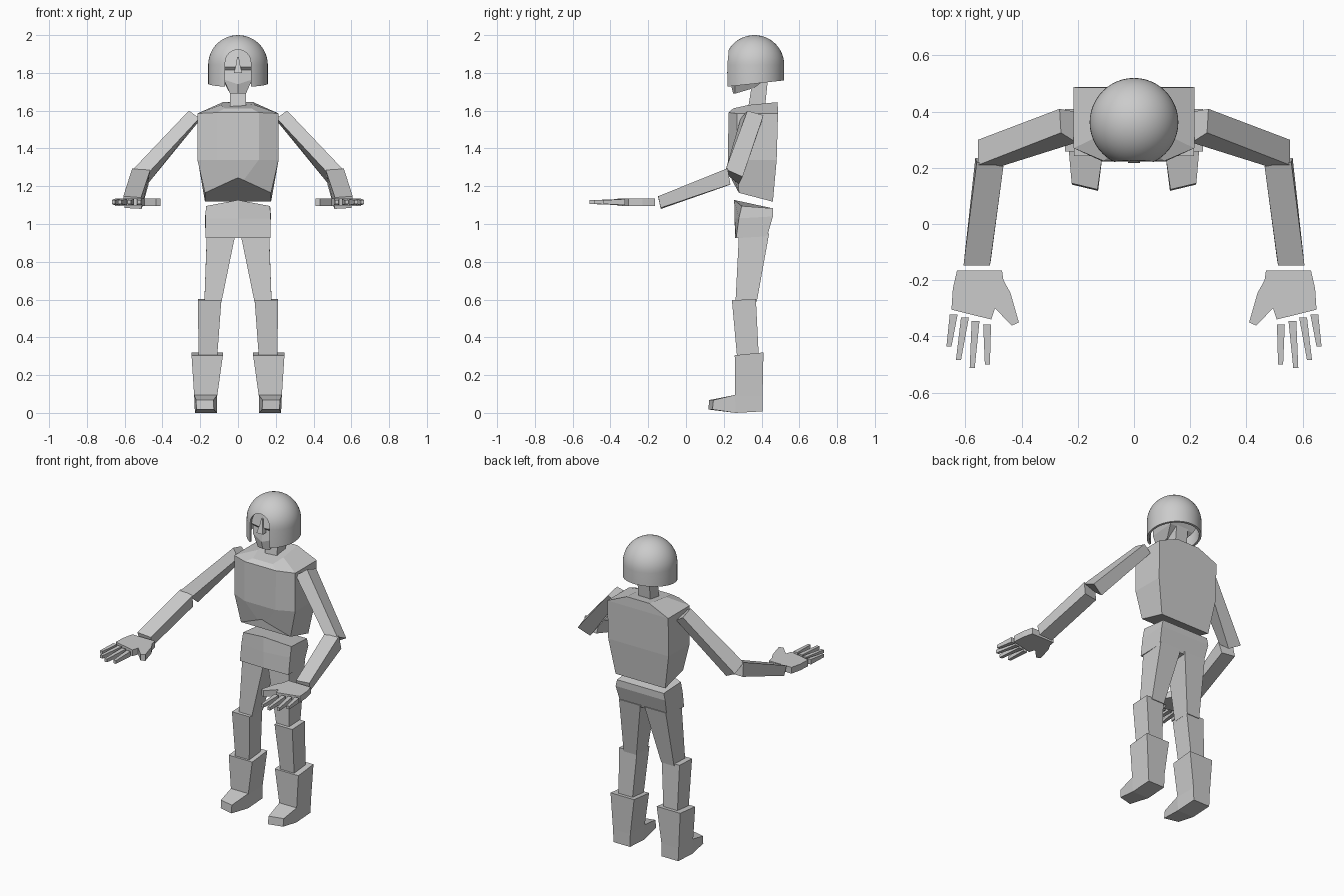
import bpy, bmesh, math

grey = bpy.data.materials.new("plain grey")
grey.diffuse_color = (0.6, 0.6, 0.6, 1)


def finish(name, bm):
    bmesh.ops.recalc_face_normals(bm, faces=bm.faces)
    me = bpy.data.meshes.new(name)
    bm.to_mesh(me)
    bm.free()
    me.materials.append(grey)
    ob = bpy.data.objects.new(name, me)
    bpy.context.collection.objects.link(ob)
    return ob


def loft(name, rings, s=1):
    """Skin a stack of rings, closed with caps; s=-1 mirrors it in x."""
    bm = bmesh.new()
    vs = [[bm.verts.new((s * x, y, z)) for x, y, z in r] for r in rings]
    n = len(rings[0])
    for a, b in zip(vs, vs[1:]):
        for i in range(n):
            j = (i + 1) % n
            bm.faces.new((a[i], a[j], b[j], b[i]))
    bm.faces.new(vs[0])
    bm.faces.new(vs[-1])
    return finish(name, bm)


def sym(half):
    """Complete a half ring by mirroring it in x."""
    return half + [(-x, y, z) for x, y, z in reversed(half) if x > 0]


def rect(x0, x1, y0, y1, zf, zb):
    """Rectangle ring with separate front and back heights."""
    return [(x0, y0, zf), (x1, y0, zf), (x1, y1, zb), (x0, y1, zb)]


# torso
loft("torso", [sym(h) for h in (
    [(.175, .46, 1.118), (.175, .28, 1.165), (.03, .243, 1.232), (0, .24, 1.245)],
    [(.213, .48, 1.34), (.215, .27, 1.34), (.11, .222, 1.34), (0, .222, 1.34)],
    [(.215, .487, 1.585), (.215, .27, 1.585), (.11, .225, 1.59), (0, .225, 1.59)],
    [(.08, .485, 1.645), (.09, .33, 1.63), (.07, .25, 1.612), (0, .25, 1.612)])])

# pelvis
loft("pelvis", [sym(h) for h in (
    [(.165, .43, .935), (.172, .265, .925), (0, .26, .925)],
    [(.175, .46, 1.04), (.172, .28, 1.03), (0, .257, 1.03)],
    [(.165, .46, 1.083), (.17, .295, 1.095), (0, .255, 1.127)])])

# neck
loft("neck", [rect(-.042, .042, .33, .42, 1.62, 1.635),
              rect(-.042, .042, .355, .435, 1.78, 1.78)])

# head, face and nose
loft("head", [sym(h) for h in (
    [(.05, .36, 1.72), (.042, .26, 1.69), (0, .25, 1.69)],
    [(.085, .43, 1.77), (.075, .26, 1.765), (0, .237, 1.74)],
    [(.10, .46, 1.815), (.085, .27, 1.815), (0, .25, 1.815)],
    [(.10, .46, 1.83), (.085, .255, 1.83), (0, .237, 1.83)],
    [(.08, .44, 1.93), (.07, .275, 1.93), (0, .262, 1.93)])])
loft("nose", [rect(-.022, .022, .217, .27, 1.80, 1.80),
              rect(-.009, .009, .232, .27, 1.85, 1.85),
              rect(-.005, .005, .242, .28, 1.885, 1.885)])

# helmet: hollow dome revolved from a profile
R, CY, CZ = .158, .362, 1.842
steps = [math.radians(90 * i / 12) for i in range(13)]
arc = lambda r: [(r * math.cos(a), CZ + r * math.sin(a)) for a in steps]
profile = [(R, 1.72)] + arc(R) + list(reversed(arc(R - .014))) + [(R - .014, 1.72)]
bm = bmesh.new()
pv = [bm.verts.new((max(r, 0), 0, z)) for r, z in profile]
edges = [bm.edges.new((a, b)) for a, b in zip(pv, pv[1:] + pv[:1])
         if max(a.co.x, b.co.x) > 1e-5]
bmesh.ops.spin(bm, geom=pv + edges, cent=(0, 0, 0), axis=(0, 0, 1),
               angle=2 * math.pi, steps=48)
bmesh.ops.remove_doubles(bm, verts=bm.verts, dist=1e-4)
for v in bm.verts:
    v.co.y += CY
    if v.co.z < 1.75:                      # rim rises to the back
        v.co.z = 1.725 + (v.co.y - .2) * .11
helmet = finish("helmet", bm)

# arched face opening
arch = [(-.068, 1.65), (.068, 1.65)] + [
    (.068 * math.cos(math.pi * i / 12), 1.855 + .068 * math.sin(math.pi * i / 12))
    for i in range(13)]
cutter = loft("opening_cutter", [[(x, y, z) for x, z in arch] for y in (.1, .34)])
cutter.hide_render = True
mod = helmet.modifiers.new("opening", 'BOOLEAN')
mod.operation, mod.object, mod.solver = 'DIFFERENCE', cutter, 'EXACT'
bpy.context.view_layer.objects.active = helmet
helmet.select_set(True)
bpy.ops.object.modifier_apply(modifier=mod.name)
bpy.data.objects.remove(cutter)
bpy.ops.object.shade_smooth_by_angle(angle=math.radians(35))

palm = [(.63, -.165), (.47, -.165), (.465, -.20), (.44, -.245), (.41, -.35),
        (.435, -.362), (.495, -.30), (.508, -.34), (.65, -.305), (.645, -.23)]
fingers = {"little": (.642, -.322, .659, -.437), "ring": (.602, -.333, .625, -.485),
           "middle": (.564, -.345, .576, -.512), "index": (.523, -.357, .522, -.50)}

for s, side in ((1, "left"), (-1, "right")):
    # legs
    loft(side + "_thigh", [rect(.088, .178, .262, .375, .585, .59),
                           rect(.015, .165, .28, .44, .94, .95)], s)
    loft(side + "_shin", [rect(.11, .208, .27, .385, .30, .30),
                          rect(.088, .213, .243, .37, .597, .602)], s)
    # boot shaft and foot
    loft(side + "_boot", [rect(.112, .228, .262, .405, .0, .008),
                          rect(.11, .232, .26, .405, .09, .09),
                          rect(.08, .246, .258, .41, .305, .32)], s)
    loft(side + "_foot", [[(.112, .262, 0), (.228, .262, 0), (.232, .26, .095), (.11, .26, .095)],
                          [(.128, .118, .018), (.22, .14, .018), (.222, .145, .068), (.13, .123, .068)]], s)
    # arms
    loft(side + "_upper_arm", [
        [(.265, .41, 1.575), (.26, .325, 1.60), (.205, .29, 1.56), (.21, .40, 1.54)],
        [(.555, .30, 1.25), (.555, .21, 1.29), (.475, .205, 1.27), (.48, .28, 1.21)]], s)
    loft(side + "_forearm", [
        [(.565, .235, 1.21), (.56, .22, 1.295), (.465, .205, 1.285), (.475, .225, 1.205)],
        [(.60, -.135, 1.085), (.607, -.147, 1.147), (.513, -.147, 1.14), (.51, -.132, 1.08)]], s)
    # hand and fingers
    loft(side + "_palm", [[(x, y, z) for x, y in palm] for z in (1.095, 1.135)], s)
    for f, (x0, y0, x1, y1) in fingers.items():
        loft(f"{side}_{f}_finger", [
            [(x + i * w, y, 1.116 + k * h) for i, k in ((-1, -1), (1, -1), (1, 1), (-1, 1))]
            for x, y, w, h in ((x0, y0, .014, .016), (x1, y1, .009, .01))], s)
